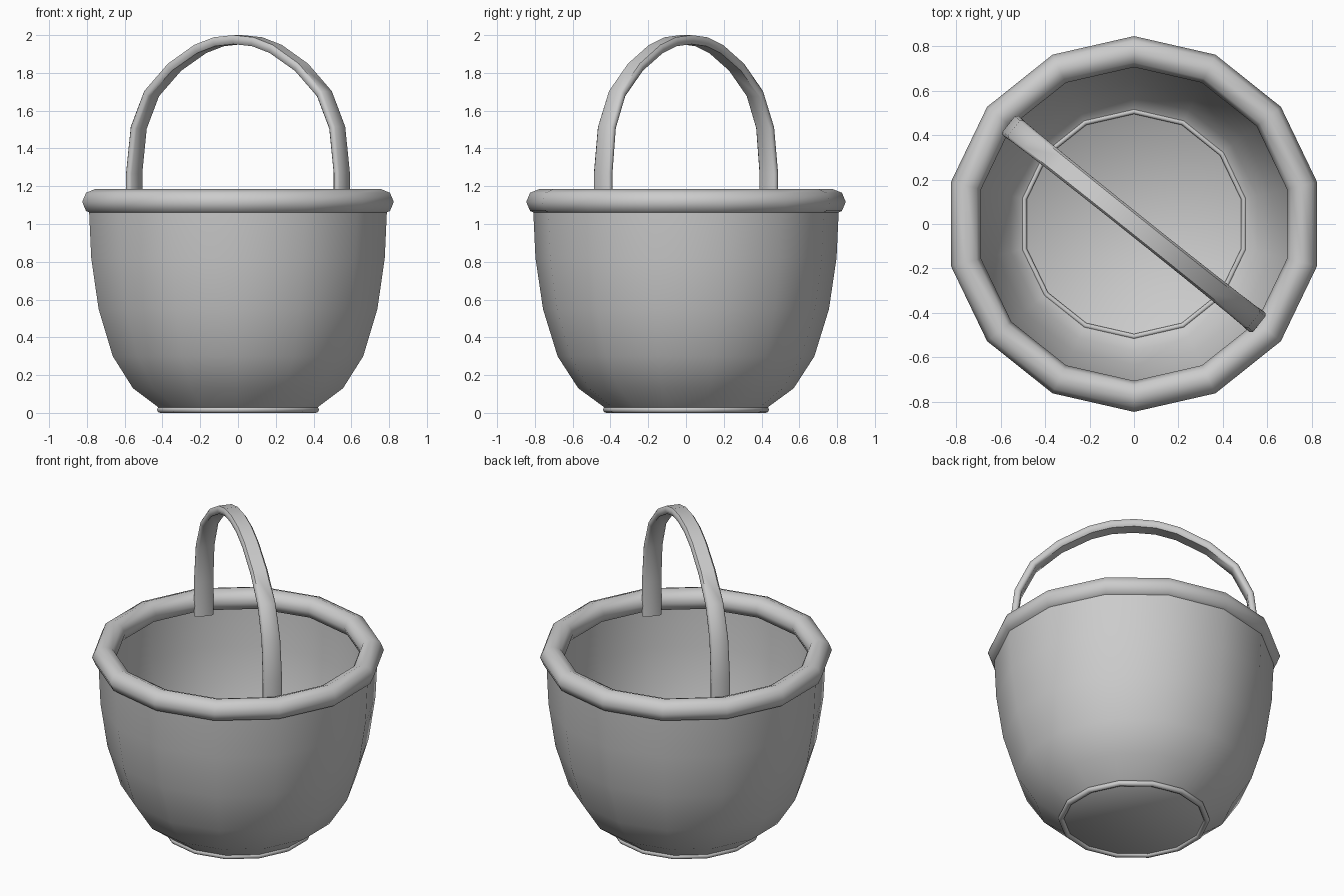
import bpy, math
from math import pi, cos, sin, radians

if "Cube" in bpy.data.objects:
    bpy.data.objects.remove(bpy.data.objects["Cube"])

SIDES = 14


def finish(name, verts, faces, angle=50):
    me = bpy.data.meshes.new(name)
    me.from_pydata(verts, [], faces)
    ob = bpy.data.objects.new(name, me)
    bpy.context.collection.objects.link(ob)
    bpy.ops.object.select_all(action='DESELECT')
    ob.select_set(True)
    bpy.context.view_layer.objects.active = ob
    bpy.ops.object.mode_set(mode='EDIT')
    bpy.ops.mesh.select_all(action='SELECT')
    bpy.ops.mesh.normals_make_consistent(inside=False)
    bpy.ops.object.mode_set(mode='OBJECT')
    bpy.ops.object.shade_smooth_by_angle(angle=radians(angle))
    return ob


def lathe(name, profile, closed=False):
    """Revolve (r, z) points in 14 steps; open profiles get end caps."""
    verts = [(r * cos(pi / 2 + 2 * pi * k / SIDES), r * sin(pi / 2 + 2 * pi * k / SIDES), z)
             for r, z in profile for k in range(SIDES)]
    n, faces = len(profile), []
    for i in range(n if closed else n - 1):
        a, b = i * SIDES, (i + 1) % n * SIDES
        for k in range(SIDES):
            j = (k + 1) % SIDES
            faces.append((a + k, a + j, b + j, b + k))
    if not closed:
        faces += [tuple(range(SIDES)), tuple(range((n - 1) * SIDES, n * SIDES))]
    return finish(name, verts, faces)


def oval(cr, cz, hr, hz, n=8):
    return [(cr + hr * cos(2 * pi * i / n), cz + hz * sin(2 * pi * i / n)) for i in range(n)]


# Bowl: outer wall up, inner wall down to the floor
lathe("bowl", [(0.42, 0.015), (0.44, 0.035), (0.57, 0.13), (0.68, 0.30), (0.757, 0.55),
               (0.797, 0.82), (0.81, 1.10), (0.76, 1.10), (0.75, 0.82), (0.71, 0.55),
               (0.635, 0.30), (0.57, 0.17), (0.50, 0.10)])

# Rolled rim, foot ring and inner floor trim
lathe("rim", oval(0.776, 1.117, 0.07, 0.068), closed=True)
lathe("foot_ring", oval(0.422, 0.017, 0.018, 0.017), closed=True)
lathe("floor_trim", oval(0.507, 0.108, 0.012, 0.012), closed=True)

# Handle: flattened section swept along an arch lined up with a rim corner
half = [(0.703, 1.05), (0.703, 1.27), (0.672, 1.51), (0.585, 1.69), (0.43, 1.83),
        (0.255, 1.927), (0.13, 1.965)]
path = half + [(0, 1.976)] + [(-s, z) for s, z in reversed(half)]
ang = radians(-360 / SIDES * 1.5)
dx, dy = cos(ang), sin(ang)
section = [(1, 0.45), (0.8, 1), (-0.8, 1), (-1, 0.45), (-1, -0.45), (-0.8, -1), (0.8, -1), (1, -0.45)]
verts, faces = [], []
for i, (s, z) in enumerate(path):
    p, q = path[max(i - 1, 0)], path[min(i + 1, len(path) - 1)]
    ts, tz = q[0] - p[0], q[1] - p[1]
    length = math.hypot(ts, tz)
    ns, nz = tz / length, -ts / length
    hw = 0.056 - 0.008 * max(0, (z - 1.3) / 0.68)
    ht = 0.019 + 0.005 * max(0, (z - 1.3) / 0.68)
    for w, t in section:
        r = s + ns * t * ht
        verts.append((r * dx - dy * w * hw, r * dy + dx * w * hw, z + nz * t * ht))
m = len(section)
for i in range(len(path) - 1):
    for k in range(m):
        j = (k + 1) % m
        faces.append((i * m + k, i * m + j, (i + 1) * m + j, (i + 1) * m + k))
faces += [tuple(range(m)), tuple(range(len(verts) - m, len(verts)))]
finish("handle", verts, faces)
